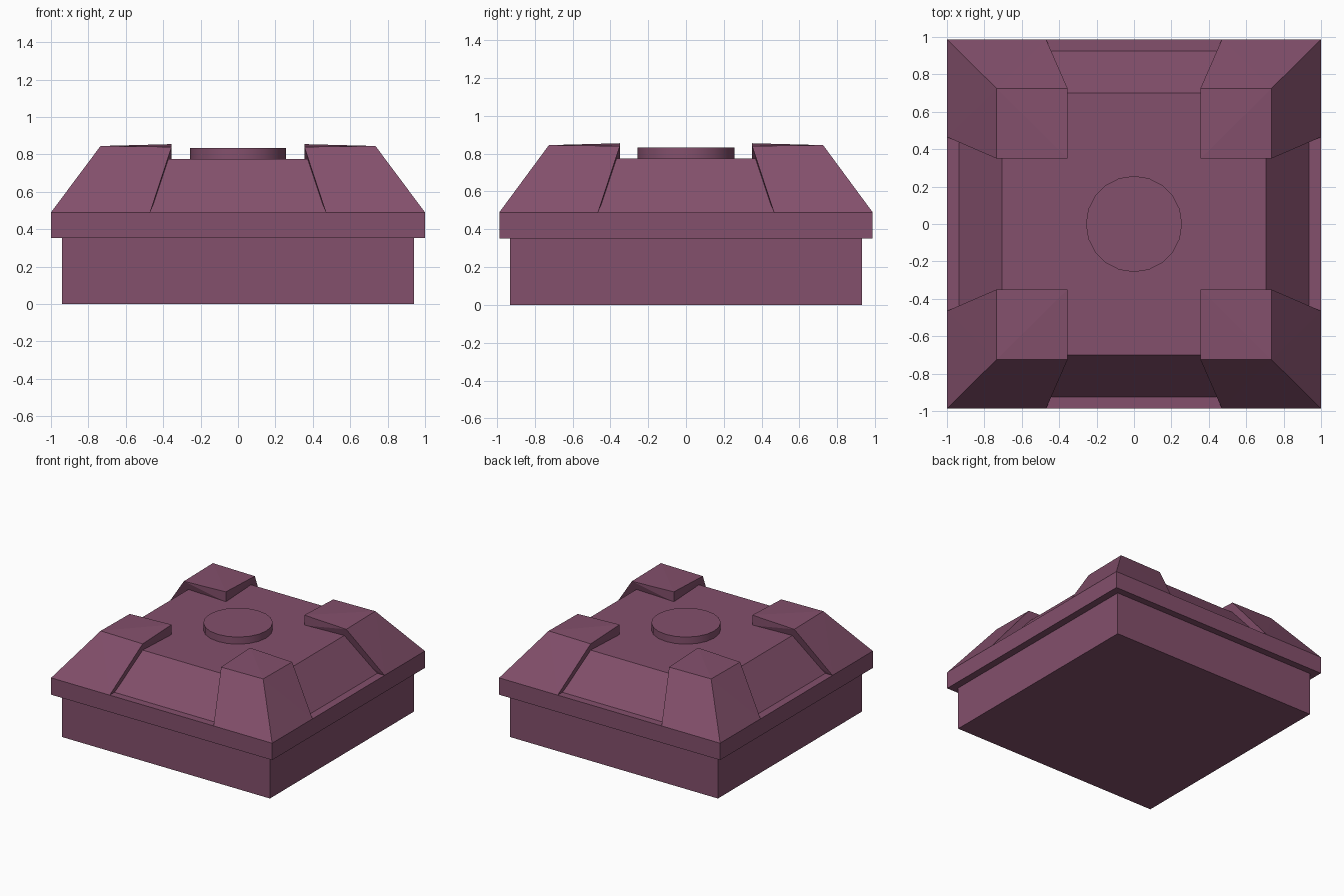
import bpy, bmesh
from math import radians

if "Cube" in bpy.data.objects:
    bpy.data.objects.remove(bpy.data.objects["Cube"])

mat = bpy.data.materials.new("plum")
mat.diffuse_color = (0.23, 0.08, 0.15, 1)
mat.use_nodes = True
mat.node_tree.nodes["Principled BSDF"].inputs["Base Color"].default_value = mat.diffuse_color


def hull(name, points):
    """Convex solid around a few points."""
    bm = bmesh.new()
    verts = [bm.verts.new(p) for p in points]
    bmesh.ops.convex_hull(bm, input=verts)
    bmesh.ops.dissolve_limit(bm, angle_limit=radians(0.5), verts=bm.verts, edges=bm.edges)
    bmesh.ops.recalc_face_normals(bm, faces=bm.faces)
    me = bpy.data.meshes.new(name)
    bm.to_mesh(me)
    bm.free()
    me.materials.append(mat)
    ob = bpy.data.objects.new(name, me)
    bpy.context.collection.objects.link(ob)
    return ob


def frustum(name, bottom, top, z0, z1):
    """Rectangular block given half sizes at bottom and top."""
    return hull(name, [(sx * h[0], sy * h[1], z)
                       for h, z in ((bottom, z0), (top, z1))
                       for sx in (-1, 1) for sy in (-1, 1)])


# Stacked body
frustum("base", (0.94, 0.93), (0.94, 0.93), 0, 0.36)
frustum("rim", (1, 0.987), (1, 0.987), 0.352, 0.49)
frustum("sloped_roof", (0.94, 0.93), (0.705, 0.70), 0.485, 0.775)

# Four raised corner blocks with sloping outer faces
corner = [(1, 0.987, 0.49), (0.47, 0.987, 0.49), (1, 0.465, 0.49), (0.47, 0.465, 0.49),
          (0.735, 0.725, 0.845), (0.355, 0.725, 0.84), (0.735, 0.35, 0.84),
          (0.355, 0.35, 0.855), (0.355, 0.35, 0.77)]
for x_name, sx in (("left", -1), ("right", 1)):
    for y_name, sy in (("front", -1), ("back", 1)):
        hull(f"{y_name}_{x_name}_corner", [(sx * x, sy * y, z) for x, y, z in corner])

# Central round cap
bpy.ops.mesh.primitive_cylinder_add(vertices=20, radius=0.257, depth=0.08, location=(0, 0, 0.793))
cap = bpy.context.object
cap.name = "round_cap"
cap.data.materials.append(mat)
bpy.ops.object.shade_smooth_by_angle(angle=radians(30))
